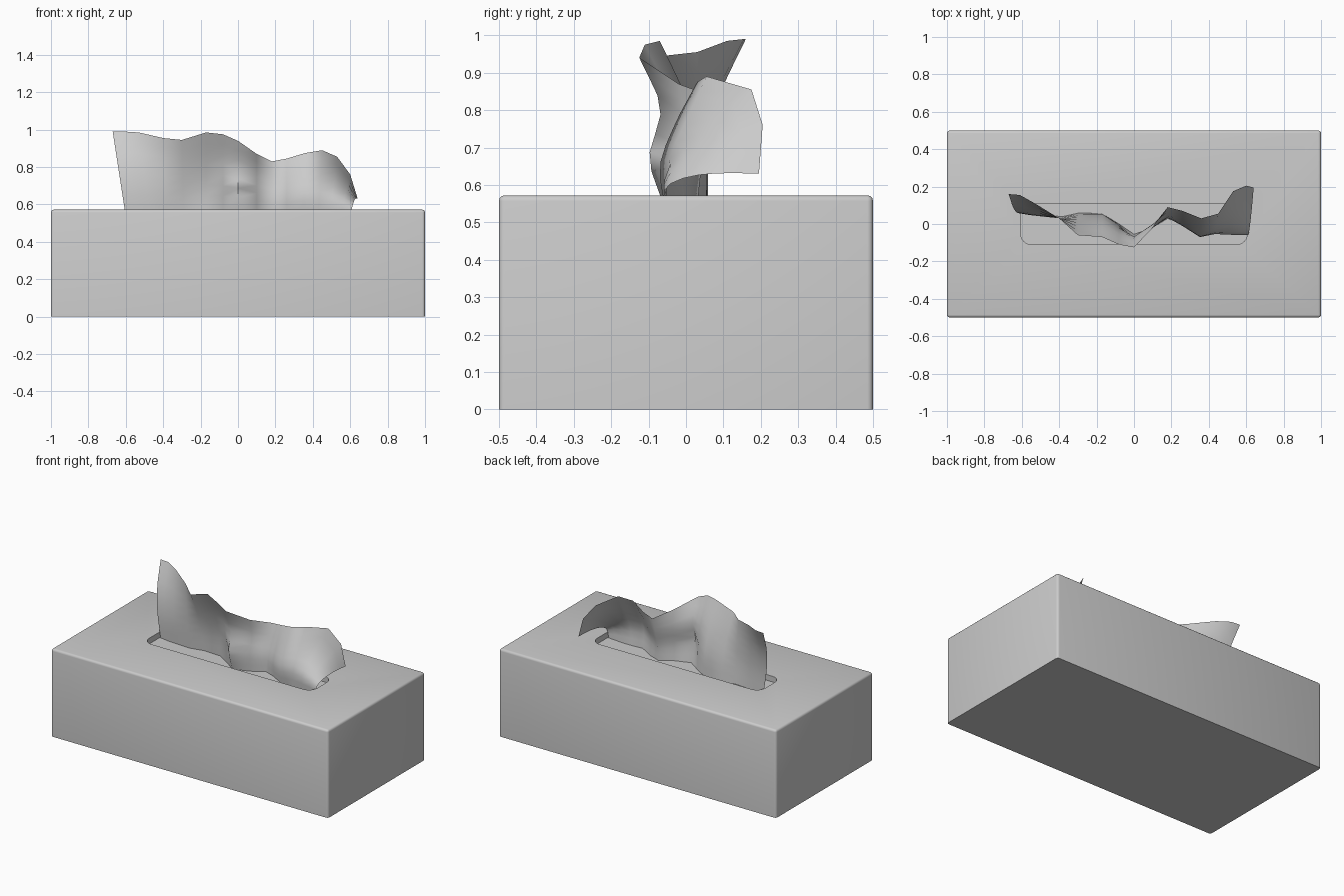
import bpy, bmesh, math
from mathutils import Vector

if "Cube" in bpy.data.objects:
    bpy.data.objects.remove(bpy.data.objects["Cube"])

TOP = 0.572      # box height
FLOOR = 0.535    # bottom of the slot recess


def mesh_object(name, bm):
    bmesh.ops.recalc_face_normals(bm, faces=bm.faces)
    mesh = bpy.data.meshes.new(name)
    bm.to_mesh(mesh)
    bm.free()
    ob = bpy.data.objects.new(name, mesh)
    bpy.context.collection.objects.link(ob)
    return ob


def smooth(ob, angle):
    bpy.ops.object.select_all(action='DESELECT')
    ob.select_set(True)
    bpy.context.view_layer.objects.active = ob
    bpy.ops.object.shade_smooth_by_angle(angle=math.radians(angle))


# Carton with softened side and top edges, flat base edge
bm = bmesh.new()
bmesh.ops.create_cube(bm, size=1)
for v in bm.verts:
    v.co = (v.co.x * 2, v.co.y, (v.co.z + 0.5) * TOP)
soft = [e for e in bm.edges if max(v.co.z for v in e.verts) > 0.1]
bmesh.ops.bevel(bm, geom=soft, offset=0.015, segments=3, profile=0.5,
                affect='EDGES', clamp_overlap=True)
box = mesh_object("tissue_box", bm)

# Rounded slot cut into the top
bm = bmesh.new()
hx, hy, r = 0.607, 0.11, 0.06
ring = []
for k, (sx, sy) in enumerate([(1, 1), (-1, 1), (-1, -1), (1, -1)]):
    for i in range(7):
        a = math.pi / 2 * (k + i / 6)
        ring.append(bm.verts.new((sx * (hx - r) + r * math.cos(a),
                                  sy * (hy - r) + r * math.sin(a), FLOOR)))
face = bm.faces.new(ring)
ext = bmesh.ops.extrude_face_region(bm, geom=[face])
for g in ext["geom"]:
    if isinstance(g, bmesh.types.BMVert):
        g.co.z = TOP + 0.1
cutter = mesh_object("slot_cutter", bm)
cutter.hide_render = True
cutter.hide_set(True)
cut = box.modifiers.new("slot", 'BOOLEAN')
cut.operation = 'DIFFERENCE'
cut.object = cutter
cut.solver = 'EXACT'
bpy.context.view_layer.objects.active = box
bpy.ops.object.modifier_apply(modifier="slot")
bpy.data.objects.remove(cutter)
smooth(box, 35)

# Tissue columns: base x, base y, low y, high y, top x, top y, top z
columns = [
    (-.60, .06, .06, .09, -.67, .16, .99),
    (-.54, .05, .05, .08, -.61, .155, .99),
    (-.47, .045, .04, .06, -.53, .11, .985),
    (-.38, .04, .03, .03, -.40, .03, .955),
    (-.29, .06, .04, .0, -.30, -.06, .945),
    (-.17, .055, .05, .0, -.17, -.07, .985),
    (-.08, .0, -.01, -.04, -.08, -.11, .975),
    (.0, -.055, -.098, -.068, .0, -.125, .94),
    (.10, -.02, -.02, .0, .10, -.02, .87),
    (.18, .03, .04, .06, .18, .09, .83),
    (.26, .0, -.01, .03, .26, .07, .845),
    (.35, -.055, -.07, -.03, .36, .03, .875),
    (.43, -.05, -.05, .0, .45, .055, .89),
    (.49, -.05, -.05, .05, .53, .175, .855),
    (.55, -.055, -.05, .06, .60, .205, .76),
    (.60, -.06, -.05, .05, .64, .195, .63),
]


def curve(p, t):
    """Catmull-Rom value through the points p at t in 0..1."""
    s = min(t * (len(p) - 1), len(p) - 1.0001)
    i, f = int(s), s - int(s)
    b, c = p[i], p[i + 1]
    a = p[i - 1] if i else 2 * b - c
    d = p[i + 2] if i + 2 < len(p) else 2 * c - b
    return 0.5 * (2 * b + (c - a) * f + (2 * a - 5 * b + 4 * c - d) * f * f
                  + (3 * b - a - 3 * c + d) * f ** 3)


# Tissue sheet lofted from the columns
bm = bmesh.new()
rows = 8
grid = []
for n, (bx, by, ly, hy_, tx, ty, tz) in enumerate(columns):
    sag = {14: 0.015, 15: 0.035}.get(n, 0)
    col = []
    for j in range(rows + 1):
        t = j / rows
        col.append(bm.verts.new((bx + (tx - bx) * t,
                                 curve((by, ly, hy_, ty), t),
                                 FLOOR + (tz - FLOOR) * t + sag * math.sin(math.pi * t))))
    grid.append(col)
for a, b in zip(grid, grid[1:]):
    for j in range(rows):
        bm.faces.new((a[j], b[j], b[j + 1], a[j + 1]))
tissue = mesh_object("tissue", bm)
smooth(tissue, 80)
